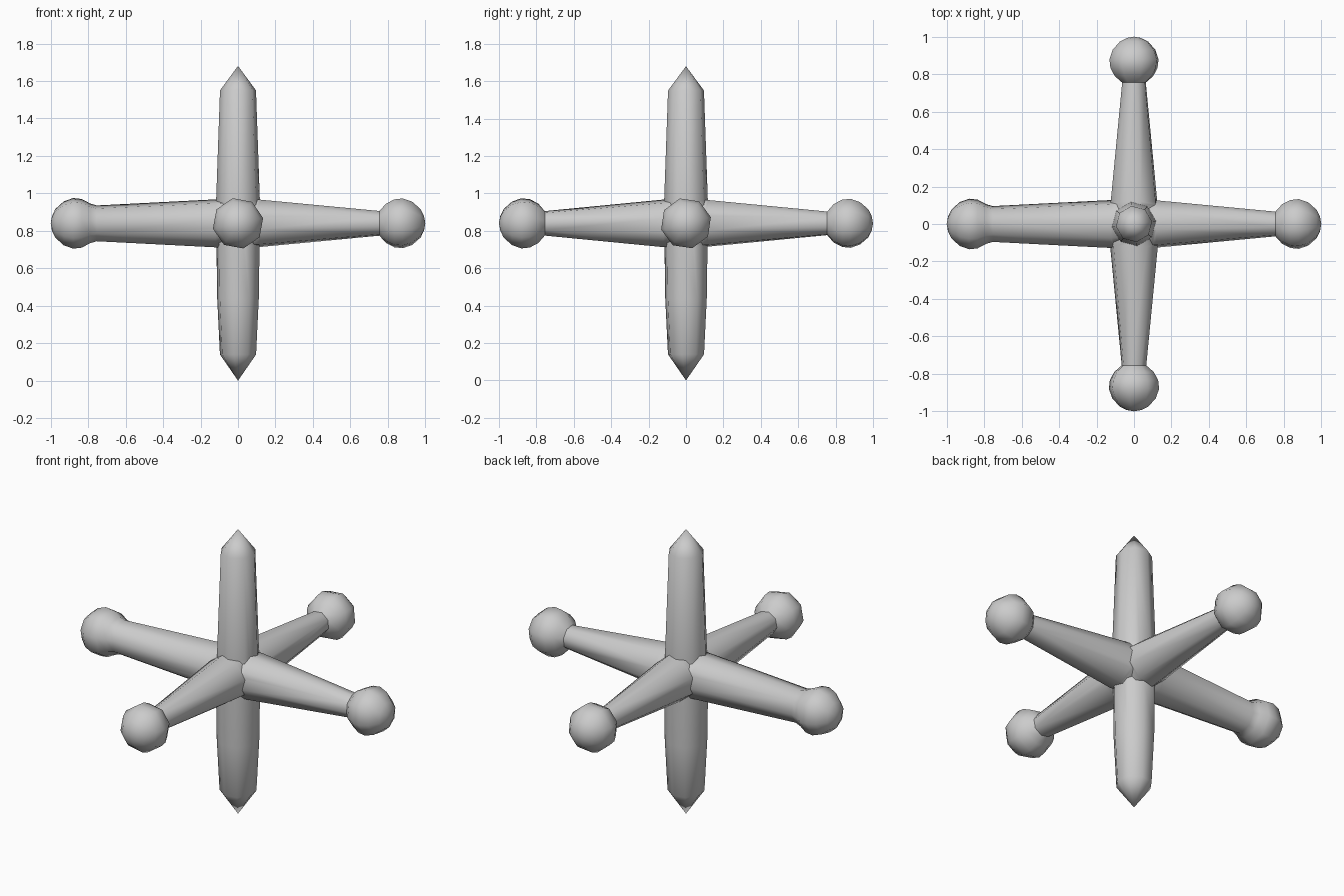
import bpy, bmesh, math
from mathutils import Matrix, Vector

if "Cube" in bpy.data.objects:
    bpy.data.objects.remove(bpy.data.objects["Cube"])

SIDES = 8
CENTRE = Vector((0, 0, 0.84))


def spoke(name, direction, profile, phase):
    """Closed lathe: profile of (distance, radius) turned about direction, ending in a point."""
    bm = bmesh.new()
    rings = []
    for d, r in profile[:-1]:
        rings.append([bm.verts.new((r * math.cos(a), r * math.sin(a), d))
                      for a in (math.radians(phase) + 2 * math.pi * i / SIDES
                                for i in range(SIDES))])
    tip = bm.verts.new((0, 0, profile[-1][0]))
    bm.faces.new(rings[0][::-1])
    for i in range(SIDES):
        j = (i + 1) % SIDES
        for a, b in zip(rings, rings[1:]):
            bm.faces.new((a[i], a[j], b[j], b[i]))
        bm.faces.new((rings[-1][i], rings[-1][j], tip))
    turn = Vector((0, 0, 1)).rotation_difference(Vector(direction)).to_matrix().to_4x4()
    bmesh.ops.transform(bm, matrix=Matrix.Translation(CENTRE) @ turn, verts=bm.verts)
    bmesh.ops.recalc_face_normals(bm, faces=bm.faces)
    mesh = bpy.data.meshes.new(name)
    bm.to_mesh(mesh)
    bm.free()
    obj = bpy.data.objects.new(name, mesh)
    bpy.context.collection.objects.link(obj)
    return obj


def ball_arm(neck):
    # Tapered arm running into a ball
    return [(-0.03, 0.136), (0.12, 0.13), (0.755, neck), (0.79, 0.108), (0.835, 0.132),
            (0.88, 0.137), (0.93, 0.119), (0.975, 0.078), (0.993, 0.04), (1.0, 0)]


def point_arm(shoulder):
    # Slightly tapered arm with a conical point
    return [(-0.03, 0.121), (0.12, 0.118), (0.71, shoulder), (0.84, 0)]


# Vertical pointed arms
jack = spoke("toy_jack", (0, 0, 1), point_arm(0.097), 8)
others = [spoke("lower_point", (0, 0, -1),
                [(-0.033, 0.12), (0.12, 0.118), (0.4, 0.114), (0.7, 0.099), (0.84, 0)], 13)]

# Horizontal ball-ended arms
for name, direction, neck, phase in (
        ("right_arm", (1, 0, 0), 0.068, 14), ("left_arm", (-1, 0, 0), 0.097, 10),
        ("back_arm", (0, 1, 0), 0.066, 17), ("front_arm", (0, -1, 0), 0.067, 12)):
    others.append(spoke(name, direction, ball_arm(neck), phase))

# Fuse all arms into one skin
for o in others:
    mod = jack.modifiers.new(o.name, 'BOOLEAN')
    mod.operation = 'UNION'
    mod.solver = 'EXACT'
    mod.object = o
bpy.context.view_layer.update()
fused = bpy.data.meshes.new_from_object(
    jack.evaluated_get(bpy.context.evaluated_depsgraph_get()))
jack.modifiers.clear()
jack.data = fused
for o in others:
    bpy.data.objects.remove(o)

# Smooth shading with sharp seams
bpy.context.view_layer.objects.active = jack
jack.select_set(True)
bpy.ops.object.shade_smooth_by_angle(angle=math.radians(50))
